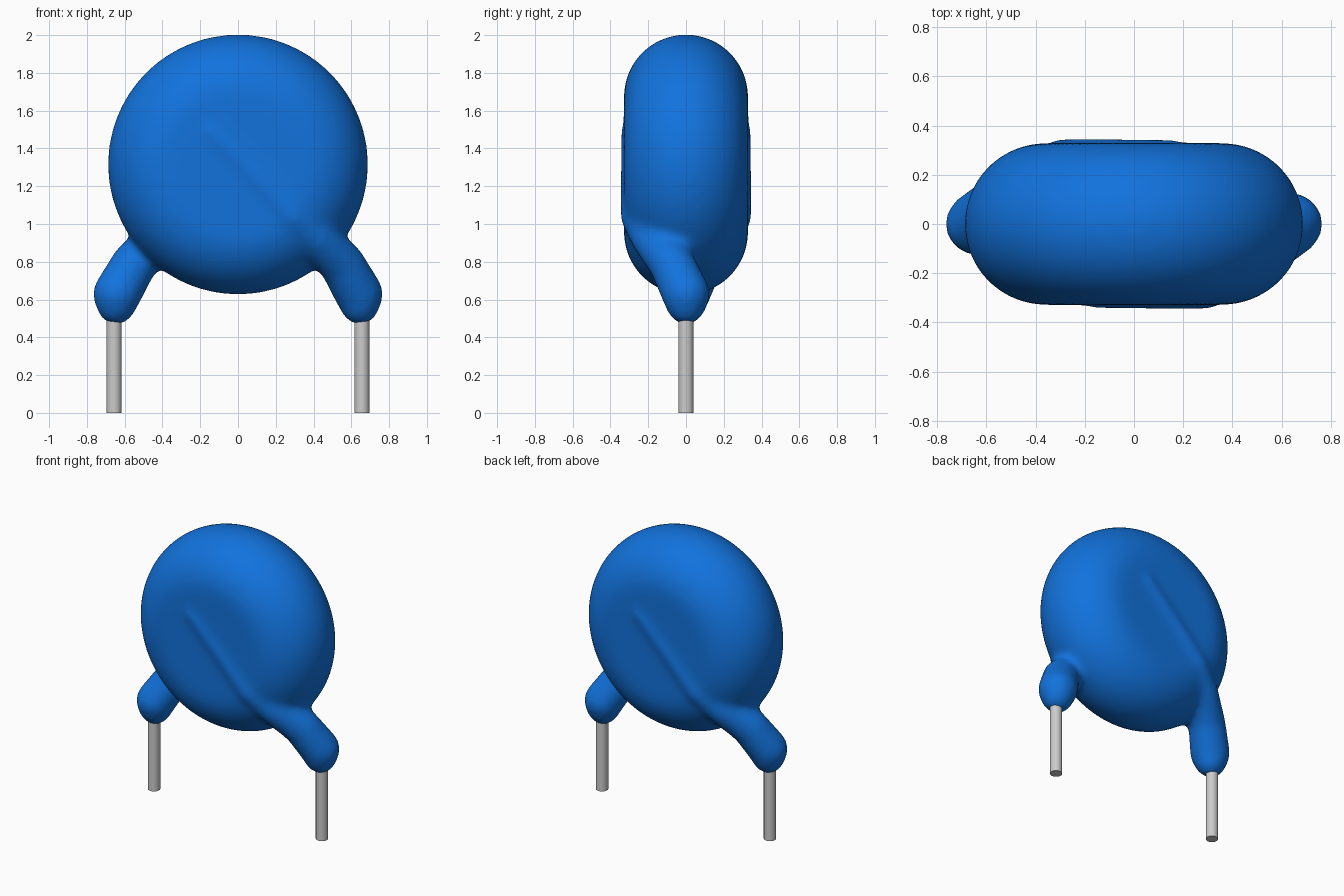
import bpy, bmesh, math
from mathutils import Matrix, Vector

cube = bpy.data.objects.get("Cube")
if cube:
    bpy.data.objects.remove(cube, do_unlink=True)


def material(name, rgb, roughness):
    m = bpy.data.materials.new(name)
    m.use_nodes = True
    m.diffuse_color = (*rgb, 1)
    bsdf = m.node_tree.nodes["Principled BSDF"]
    bsdf.inputs["Base Color"].default_value = (*rgb, 1)
    bsdf.inputs["Roughness"].default_value = roughness
    return m


def make_object(name, bm, mat):
    bmesh.ops.recalc_face_normals(bm, faces=bm.faces)
    mesh = bpy.data.meshes.new(name)
    bm.to_mesh(mesh)
    bm.free()
    mesh.materials.append(mat)
    obj = bpy.data.objects.new(name, mesh)
    bpy.context.collection.objects.link(obj)
    return obj


def add_disc(bm, centre_z, flat_radius, edge_radius):
    """Flat disc with a fully round rim, turned about the y axis."""
    profile = [(0, -edge_radius)]
    for i in range(25):
        a = math.pi * (i / 24 - 0.5)
        profile.append((flat_radius + edge_radius * math.cos(a), edge_radius * math.sin(a)))
    profile.append((0, edge_radius))
    verts = [bm.verts.new((r, y, centre_z)) for r, y in profile]
    edges = [bm.edges.new(pair) for pair in zip(verts, verts[1:])]
    bmesh.ops.spin(bm, geom=verts + edges, cent=(0, 0, centre_z), axis=(0, 1, 0),
                   angle=math.tau, steps=96, use_duplicate=False)
    bmesh.ops.remove_doubles(bm, verts=bm.verts, dist=0.0005)


def add_tapered_link(bm, start, end):
    """Hull around two spheres, each given as x, y, z, radius."""
    part = bmesh.new()
    for x, y, z, r in (start, end):
        bmesh.ops.create_uvsphere(part, u_segments=24, v_segments=16, radius=r,
                                  matrix=Matrix.Translation((x, y, z)))
    hull = bmesh.ops.convex_hull(part, input=part.verts)
    inner = [g for g in hull["geom_interior"] if isinstance(g, bmesh.types.BMVert)]
    bmesh.ops.delete(part, geom=inner, context="VERTS")
    # Keep only the hull faces
    bmesh.ops.recalc_face_normals(part, faces=part.faces)
    temp = bpy.data.meshes.new("link")
    part.to_mesh(temp)
    part.free()
    bm.from_mesh(temp)
    bpy.data.meshes.remove(temp)


blue = material("blue coating", (0.006, 0.17, 0.72), 0.45)
silver = material("tinned wire", (0.6, 0.6, 0.6), 0.4)

# Coated wire: ridge across the face, flaring into a bulb at the lead
arm = [(-0.15, -0.302, 1.49, 0.045), (0.12, -0.302, 1.22, 0.05),
       (0.29, -0.275, 1.04, 0.075), (0.42, -0.185, 0.92, 0.105),
       (0.55, -0.075, 0.79, 0.122), (0.64, 0, 0.63, 0.13),
       (0.645, 0, 0.57, 0.105)]

# Coated body: disc and two arms, fused and softened
bm = bmesh.new()
add_disc(bm, 1.315, 0.36, 0.329)
for side in (1, -1):
    path = [(side * x, side * y, z, r) for x, y, z, r in arm]
    for start, end in zip(path, path[1:]):
        add_tapered_link(bm, start, end)
body = make_object("coated_body", bm, blue)
remesh = body.modifiers.new("Fuse", "REMESH")
remesh.mode = "VOXEL"
remesh.voxel_size = 0.02
remesh.use_smooth_shade = True
smooth = body.modifiers.new("Soften", "SMOOTH")
smooth.factor = 0.5
smooth.iterations = 20

# Wire leads
for side, name in ((1, "left_lead"), (-1, "right_lead")):
    bm = bmesh.new()
    bmesh.ops.create_cone(bm, cap_ends=True, segments=32, radius1=0.04, radius2=0.04, depth=0.6,
                          matrix=Matrix.Translation((side * 0.656, 0, 0.3)))
    lead = make_object(name, bm, silver)
    bpy.ops.object.select_all(action="DESELECT")
    lead.select_set(True)
    bpy.context.view_layer.objects.active = lead
    bpy.ops.object.shade_smooth_by_angle(angle=math.radians(40))
